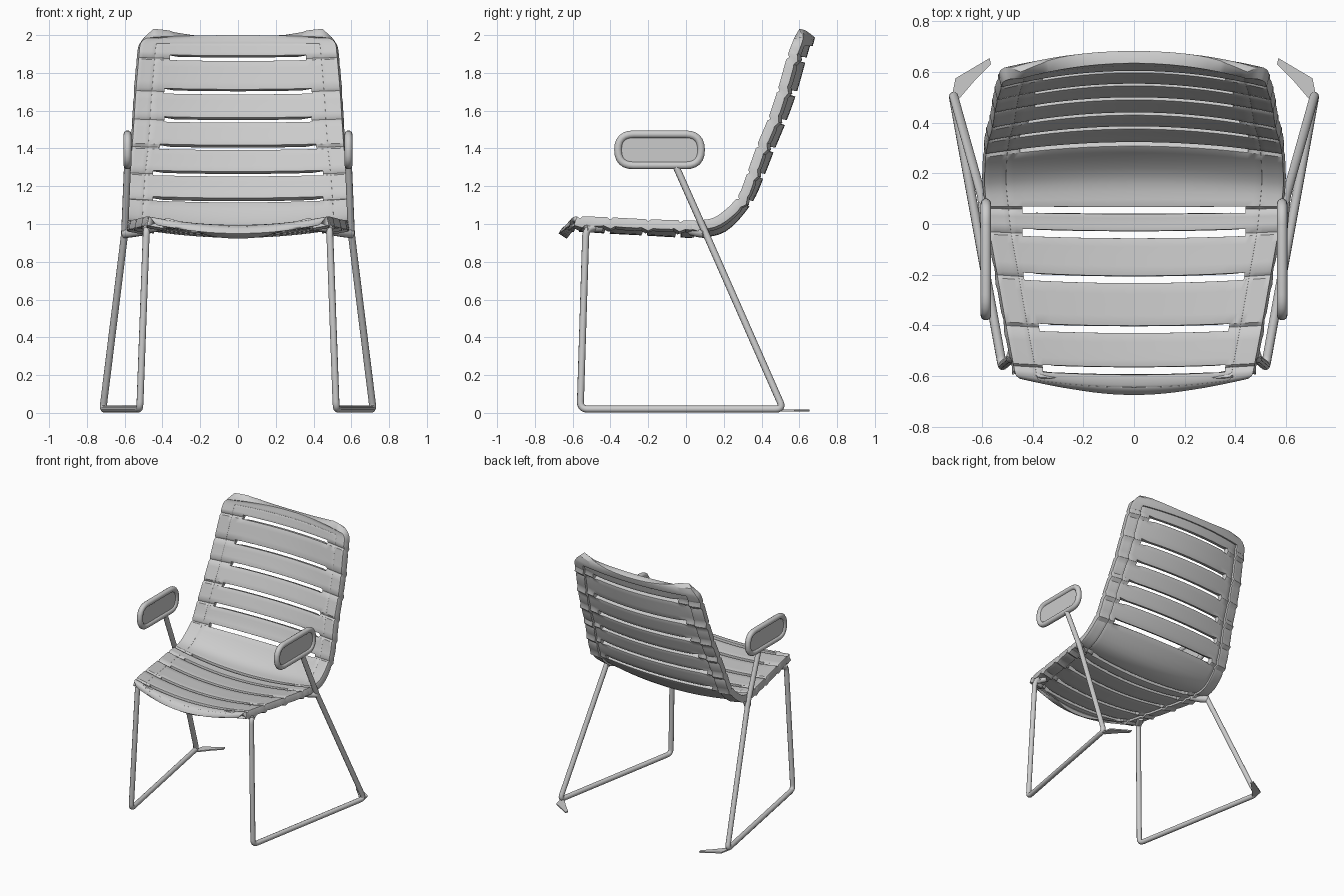
import bpy, bmesh, math
from mathutils import Vector

if "Cube" in bpy.data.objects:
    bpy.data.objects.remove(bpy.data.objects["Cube"], do_unlink=True)


def make_material(name, rgb):
    m = bpy.data.materials.new(name)
    m.use_nodes = True
    m.diffuse_color = (*rgb, 1)
    m.node_tree.nodes["Principled BSDF"].inputs["Base Color"].default_value = (*rgb, 1)
    return m


GREY = make_material("light grey", (0.6, 0.6, 0.6))


def finish(name, bm, angle=40):
    me = bpy.data.meshes.new(name)
    bm.to_mesh(me)
    bm.free()
    ob = bpy.data.objects.new(name, me)
    bpy.context.collection.objects.link(ob)
    me.materials.append(GREY)
    bpy.ops.object.select_all(action="DESELECT")
    ob.select_set(True)
    bpy.context.view_layer.objects.active = ob
    bpy.ops.object.shade_smooth_by_angle(angle=math.radians(angle))
    return ob


# Shell stations, front lip to top: edge y, z, centre y, z, half width, slot half width
STATIONS = [
    (-.615, .985, -.675, .95, .465, .36),
    (-.605, 1.03, -.645, .985, .465, .36),
    (-.56, 1.04, -.575, .995, .475, .36),
    (-.40, 1.035, -.415, .985, .505, .375),
    (-.20, 1.025, -.22, .975, .54, .435),
    (-.03, 1.02, -.045, .965, .57, .44),
    (.06, 1.02, .055, .965, .58, .44),
    (.16, 1.04, .19, .99, .59, .445),
    (.27, 1.14, .315, 1.125, .585, .45),
    (.325, 1.275, .38, 1.265, .575, .45),
    (.375, 1.415, .435, 1.405, .56, .415),
    (.435, 1.56, .495, 1.55, .55, .39),
    (.485, 1.71, .55, 1.70, .54, .39),
    (.535, 1.885, .60, 1.875, .525, .36),
    (.575, 1.99, .635, 2.0, .515, .36),
]
SLOTS = {2, 3, 4, 5, 6, 8, 9, 10, 11, 12, 13}
LAST = len(STATIONS) - 1
RIM = 0.085


def sample(u):
    """Smooth curve through the stations."""
    i = min(int(u), LAST - 1)
    f = u - i
    p = [STATIONS[min(max(k, 0), LAST)] for k in range(i - 1, i + 3)]
    return [b + .5 * f * (c - a + f * (2 * a - 5 * b + 4 * c - d + f * (3 * (b - c) + d - a)))
            for a, b, c, d in zip(*p)]


def gap(i):
    a, b = STATIONS[i], STATIONS[i + 1]
    return math.hypot(a[2] - b[2], a[3] - b[3])


# Rows along the shell: (parameter, part of row: 0 plain, 1 slot start, 2 slot middle, 3 slot end)
rows = []
for i in range(LAST + 1):
    lo = hi = i
    if i in SLOTS:
        lo, hi = i - .014 / gap(i - 1), i + .014 / gap(i)
        rows += [(lo, 1), (i, 2), (hi, 3)]
    else:
        rows.append((i, 0))
    if i < LAST:
        end = i + 1 - (.014 / gap(i) if i + 1 in SLOTS else 0)
        n = 8 if i == LAST - 1 else 4
        rows += [(hi + (end - hi) * k / n, 0) for k in range(1, n)]


def row_points(u, kind):
    ye, ze, yc, zc, hw, slot = sample(u)
    nxt, prv = sample(min(u + .02, LAST)), sample(max(u - .02, 0))
    back = Vector((0, nxt[3] - prv[3], prv[2] - nxt[2])).normalized()
    # rounded corners at the lip and at the top
    r = .075
    d = min((LAST - u) * gap(LAST - 1),
            u * gap(0) if u < 1 else gap(0) + (u - 1) * gap(1))
    if d < r:
        hw -= r - math.sqrt(r * r - (r - d) ** 2)
    inner = hw - RIM
    slot = min(slot, inner - .02)
    half = [slot * k / 7 for k in range(8)] + [(slot + inner) / 2, inner]
    half += [inner + RIM * k / 4 for k in range(1, 5)]
    pts = []
    for x in [-h for h in reversed(half[1:])] + half:
        w = 1 - (x / hw) ** 2
        p = Vector((x, ye + (yc - ye) * w, ze + (zc - ze) * w))
        if kind == 2:
            p += back * .012
        pts.append(p)
    return pts


GRID = [row_points(u, k) for u, k in rows]
COLS = len(GRID[0])
MID = COLS // 2


def region(i, j):
    """Which part of the shell a grid cell belongs to."""
    c = abs(j + .5 - MID)
    if c > 9 or rows[i][0] > LAST - .55 or rows[i][0] < 1:
        return "rim"
    if c < 7 and rows[i][1] in (1, 2):
        return "slot"
    return "slats"


def shell_part(name, part, thickness, bevel):
    bm = bmesh.new()
    vs = [[bm.verts.new(p) for p in r] for r in GRID]
    for i in range(len(rows) - 1):
        for j in range(COLS - 1):
            if region(i, j) == part:
                bm.faces.new((vs[i][j], vs[i][j + 1], vs[i + 1][j + 1], vs[i + 1][j]))
    bmesh.ops.delete(bm, geom=[v for v in bm.verts if not v.link_faces], context="VERTS")
    ob = finish(name, bm)
    s = ob.modifiers.new("Thickness", "SOLIDIFY")
    s.thickness, s.offset = thickness, -1
    b = ob.modifiers.new("Rounding", "BEVEL")
    b.width, b.segments, b.limit_method = bevel, 2, "ANGLE"
    b.angle_limit = math.radians(50)


shell_part("shell_slats", "slats", .036, .006)
shell_part("shell_rim", "rim", .05, .012)


def rounded_path(points, r, closed=False):
    """Replace each corner by a short arc."""
    pts = [Vector(p) for p in points]
    out = []
    for i, p in enumerate(pts):
        if not closed and i in (0, len(pts) - 1):
            out.append(p)
            continue
        a, b = pts[i - 1], pts[(i + 1) % len(pts)]
        a, b = p + (a - p).normalized() * r, p + (b - p).normalized() * r
        out += [a * (1 - t) ** 2 + p * 2 * t * (1 - t) + b * t * t
                for t in [k / 6 for k in range(7)]]
    return out


def tube(name, pts, radius, closed=False):
    cu = bpy.data.curves.new(name, "CURVE")
    cu.dimensions = "3D"
    cu.bevel_depth, cu.bevel_resolution, cu.use_fill_caps = radius, 3, True
    sp = cu.splines.new("POLY")
    sp.points.add(len(pts) - 1)
    for q, p in zip(sp.points, pts):
        q.co = (*p, 1)
    sp.use_cyclic_u = closed
    ob = bpy.data.objects.new(name, cu)
    me = bpy.data.meshes.new_from_object(ob)
    bpy.data.objects.remove(ob)
    bm = bmesh.new()
    bm.from_mesh(me)
    return finish(name, bm)


def plate(name, pts, offset):
    """Flat outline given thickness along offset."""
    bm = bmesh.new()
    f = bm.faces.new([bm.verts.new(p) for p in pts])
    new = bmesh.ops.extrude_face_region(bm, geom=[f], use_keep_orig=True)
    bmesh.ops.translate(bm, verts=[v for v in new["geom"] if isinstance(v, bmesh.types.BMVert)],
                        vec=offset)
    bmesh.ops.recalc_face_normals(bm, faces=bm.faces)
    return finish(name, bm)


for side, s in (("left", 1), ("right", -1)):
    # Sled frame: front leg, floor rail and rear leg rising to the armrest
    frame = [(.475, -.48, .985), (.485, -.53, .975), (.52, -.56, .02), (.715, .515, .02),
             (.60, .105, .95), (.585, -.055, 1.31)]
    tube(side + "_frame", rounded_path([(s * x, y, z) for x, y, z in frame], .04), .0185)
    # Brackets joining frame and shell
    tube(side + "_rear_bracket", [(s * .50, .03, .965), (s * .56, .07, .955),
                                  (s * .60, .105, .95)], .026)
    tube(side + "_front_bracket", [(s * .44, -.45, .98), (s * .485, -.53, .975)], .022)
    # Armrest: round rim with a thinner panel
    box = [(s * .585, y, z) for y, z in ((-.36, 1.31), (.08, 1.31), (.08, 1.475), (-.36, 1.475))]
    outline = rounded_path(box, .0815, True)
    tube(side + "_armrest_rim", outline, .021, True)
    plate(side + "_armrest_panel", [p - Vector((.008, 0, 0)) for p in outline], (.016, 0, 0))
    # Flat foot tab behind the rear leg
    tab = [(.72, .50), (.705, .575), (.57, .655), (.565, .63), (.63, .565), (.69, .495)]
    plate(side + "_foot_tab", [(s * x, y, .008) for x, y in tab], (0, 0, .009))
